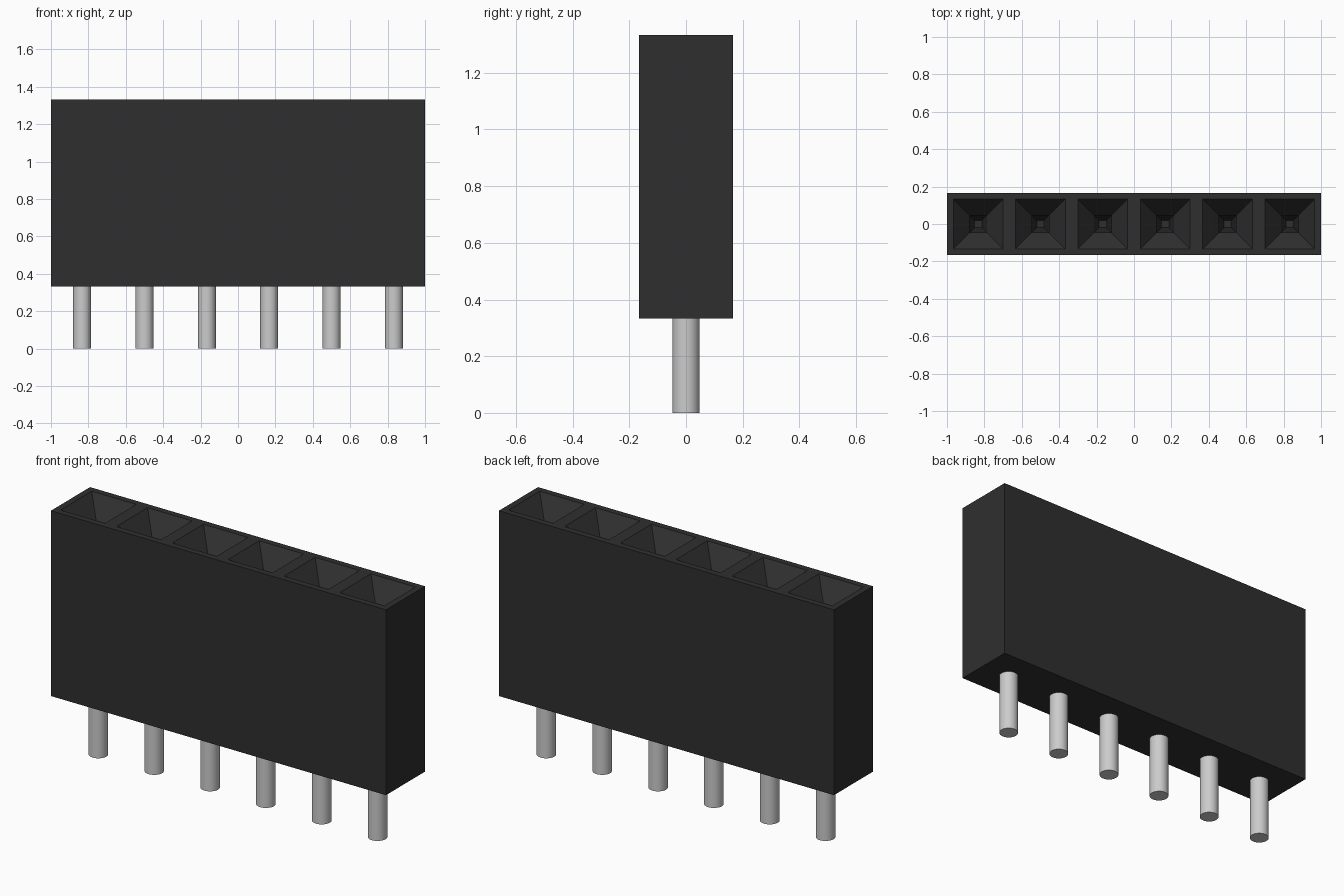
import bpy, bmesh

if "Cube" in bpy.data.objects:
    bpy.data.objects.remove(bpy.data.objects["Cube"], do_unlink=True)

COUNT = 6
PITCH = 2 / COUNT
BASE_Z, TOP_Z = 0.333, 1.333


def make_material(name, colour):
    mat = bpy.data.materials.new(name)
    mat.use_nodes = True
    mat.diffuse_color = colour
    mat.node_tree.nodes["Principled BSDF"].inputs["Base Color"].default_value = colour
    return mat


black = make_material("black plastic", (0.028, 0.028, 0.028, 1))
metal = make_material("light grey metal", (0.6, 0.6, 0.6, 1))


def add_object(name, bm, mat):
    mesh = bpy.data.meshes.new(name)
    bm.to_mesh(mesh)
    bm.free()
    mesh.materials.append(mat)
    obj = bpy.data.objects.new(name, mesh)
    bpy.context.collection.objects.link(obj)
    return obj


# Housing: a row of square cells, walls pulled down from the rim
bm = bmesh.new()
bmesh.ops.create_grid(bm, x_segments=COUNT, y_segments=1, size=1)
for v in bm.verts:
    v.co.y *= PITCH / 2
    v.co.z = TOP_Z
cells = bm.faces[:]
rim = [e for e in bm.edges if e.is_boundary]
walls = bmesh.ops.extrude_edge_only(bm, edges=rim)["geom"]
for v in walls:
    if isinstance(v, bmesh.types.BMVert):
        v.co.z = BASE_Z
lower = [e for e in bm.edges if all(v.co.z < 0.5 for v in e.verts)]
bmesh.ops.contextual_create(bm, geom=lower)

# Sockets: flat rim, wide funnel, then a narrow tapered hole
for thickness, depth in ((0.034, 0), (0.086, -0.1), (0.027, -0.2)):
    bmesh.ops.inset_individual(bm, faces=cells, thickness=thickness,
                               depth=depth, use_even_offset=True)
bmesh.ops.recalc_face_normals(bm, faces=bm.faces[:])
add_object("socket_housing", bm, black)

# Round pins under each socket
for i in range(COUNT):
    bm = bmesh.new()
    height = BASE_Z + 0.02
    bmesh.ops.create_cone(bm, cap_ends=True, segments=32, radius1=0.048,
                          radius2=0.048, depth=height)
    for f in bm.faces:
        f.smooth = len(f.verts) == 4
    for e in bm.edges:
        e.smooth = all(len(f.verts) == 4 for f in e.link_faces)
    pin = add_object(f"pin_{i + 1}", bm, metal)
    pin.location = (-1 + PITCH * (i + 0.5), 0, height / 2)
